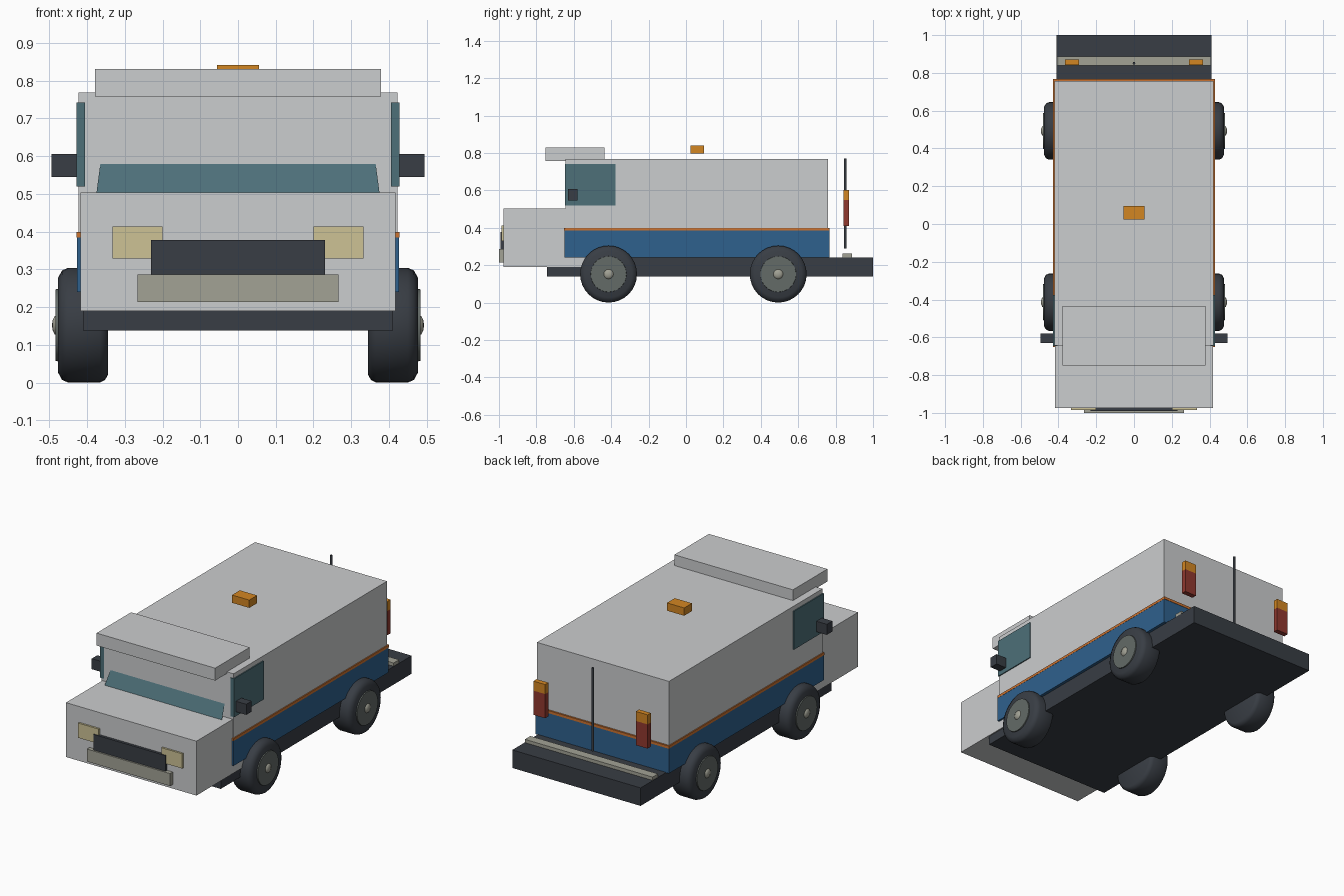
import bpy, bmesh, math
from mathutils import Matrix

old = bpy.data.objects.get("Cube")
if old:
    bpy.data.objects.remove(old, do_unlink=True)


def material(name, *rgb):
    m = bpy.data.materials.new(name)
    m.use_nodes = True
    m.diffuse_color = (*rgb, 1)
    m.node_tree.nodes["Principled BSDF"].inputs["Base Color"].default_value = (*rgb, 1)
    return m


GREY = material("body grey", .60, .61, .62)
BLUE = material("lower blue", .028, .12, .27)
ORANGE = material("stripe orange", .60, .17, .03)
AMBER = material("lamp amber", .65, .24, .016)
DARK = material("dark trim", .04, .047, .058)
GLASS = material("window glass", .075, .16, .19)
CREAM = material("headlight cream", .61, .54, .30)
STEEL = material("dull steel", .36, .36, .30)
HUB = material("hub grey", .125, .145, .135)
RED = material("tail red", .28, .04, .028)


def finish(name, bm, mat, smooth=False):
    bmesh.ops.recalc_face_normals(bm, faces=bm.faces)
    me = bpy.data.meshes.new(name)
    bm.to_mesh(me)
    bm.free()
    me.materials.append(mat)
    ob = bpy.data.objects.new(name, me)
    bpy.context.collection.objects.link(ob)
    if smooth:
        bpy.ops.object.select_all(action='DESELECT')
        bpy.context.view_layer.objects.active = ob
        ob.select_set(True)
        bpy.ops.object.shade_smooth_by_angle(angle=math.radians(50))
    return ob


def box(name, mat, x, y, z):
    """Box from (low, high) ranges on each axis."""
    bm = bmesh.new()
    bmesh.ops.create_cube(bm, size=1)
    for v in bm.verts:
        for i, (lo, hi) in enumerate((x, y, z)):
            v.co[i] = lo if v.co[i] < 0 else hi
    return finish(name, bm, mat)


def block(name, mat, half, y, z):
    return box(name, mat, (-half, half), y, z)


def pair(name, mat, x, y, z):
    """The same box on both sides."""
    box("left_" + name, mat, x, y, z)
    box("right_" + name, mat, (-x[1], -x[0]), y, z)


def lathe(name, mat, profile, centre, side=1, steps=32):
    """Spin (x, radius) points about a wheel axle."""
    bm = bmesh.new()
    verts = [bm.verts.new((x * side, 0, r)) for x, r in profile]
    edges = [bm.edges.new(p) for p in zip(verts, verts[1:])]
    bmesh.ops.spin(bm, geom=verts + edges, axis=(1, 0, 0), cent=(0, 0, 0),
                   angle=math.tau, steps=steps)
    bmesh.ops.remove_doubles(bm, verts=bm.verts, dist=1e-4)
    bmesh.ops.translate(bm, verts=bm.verts, vec=centre)
    return finish(name, bm, mat, True)


# Main volumes
block("chassis", DARK, .41, (-.743, 1), (.138, .242))
block("body", GREY, .422, (-.643, .758), (.25, .768))
block("lower_band", BLUE, .427, (-.65, .766), (.24, .384))
block("stripe", ORANGE, .428, (-.651, .768), (.384, .399))
block("hood", GREY, .417, (-.975, -.5), (.19, .504))
block("roof_visor", GREY, .379, (-.75, -.435), (.758, .83))

# Sloping windscreen sheet
bm = bmesh.new()
bm.faces.new([bm.verts.new(p) for p in (
    (-.375, -.683, .502), (.375, -.683, .502), (.364, -.64, .585), (-.364, -.64, .585))])
finish("windscreen", bm, GLASS)

# Front details
pair("headlight", CREAM, (.2, .333), (-.986, -.97), (.328, .413))
block("grille", DARK, .23, (-.991, -.97), (.285, .377))
block("front_bumper", STEEL, .266, (-1, -.97), (.214, .286))

# Cab sides
pair("side_window", GLASS, (.405, .428), (-.647, -.376), (.52, .742))
pair("mirror", DARK, (.425, .494), (-.63, -.58), (.545, .606))

# Roof lamp and rear details
block("roof_lamp", AMBER, .055, (.024, .095), (.796, .841))
pair("tail_lamp", RED, (.29, .365), (.843, .872), (.408, .548))
pair("turn_lamp", AMBER, (.29, .365), (.843, .872), (.548, .603))
block("rear_step", STEEL, .408, (.838, .888), (.242, .261))

bm = bmesh.new()
bmesh.ops.create_cone(bm, cap_ends=True, segments=12, radius1=.007, radius2=.007,
                      depth=.48, matrix=Matrix.Translation((0, .851, .53)))
finish("antenna", bm, DARK, True)

# Wheels
tyre = [(.345, 0), (.345, .132), (.352, .145), (.366, .152), (.45, .152),
        (.466, .145), (.477, .125), (.477, 0)]
disc = [(.46, 0), (.46, .098), (.483, .095), (.483, 0)]
cap = [(.48, .027), (.486, .024), (.491, .013), (.493, 0)]
for end, y in (("front", -.414), ("rear", .493)):
    for label, side in (("left", 1), ("right", -1)):
        for part, mat, profile in (("tyre", DARK, tyre), ("hub", HUB, disc),
                                   ("hub_cap", STEEL, cap)):
            lathe(f"{end}_{label}_{part}", mat, profile, (0, y, .152), side)
